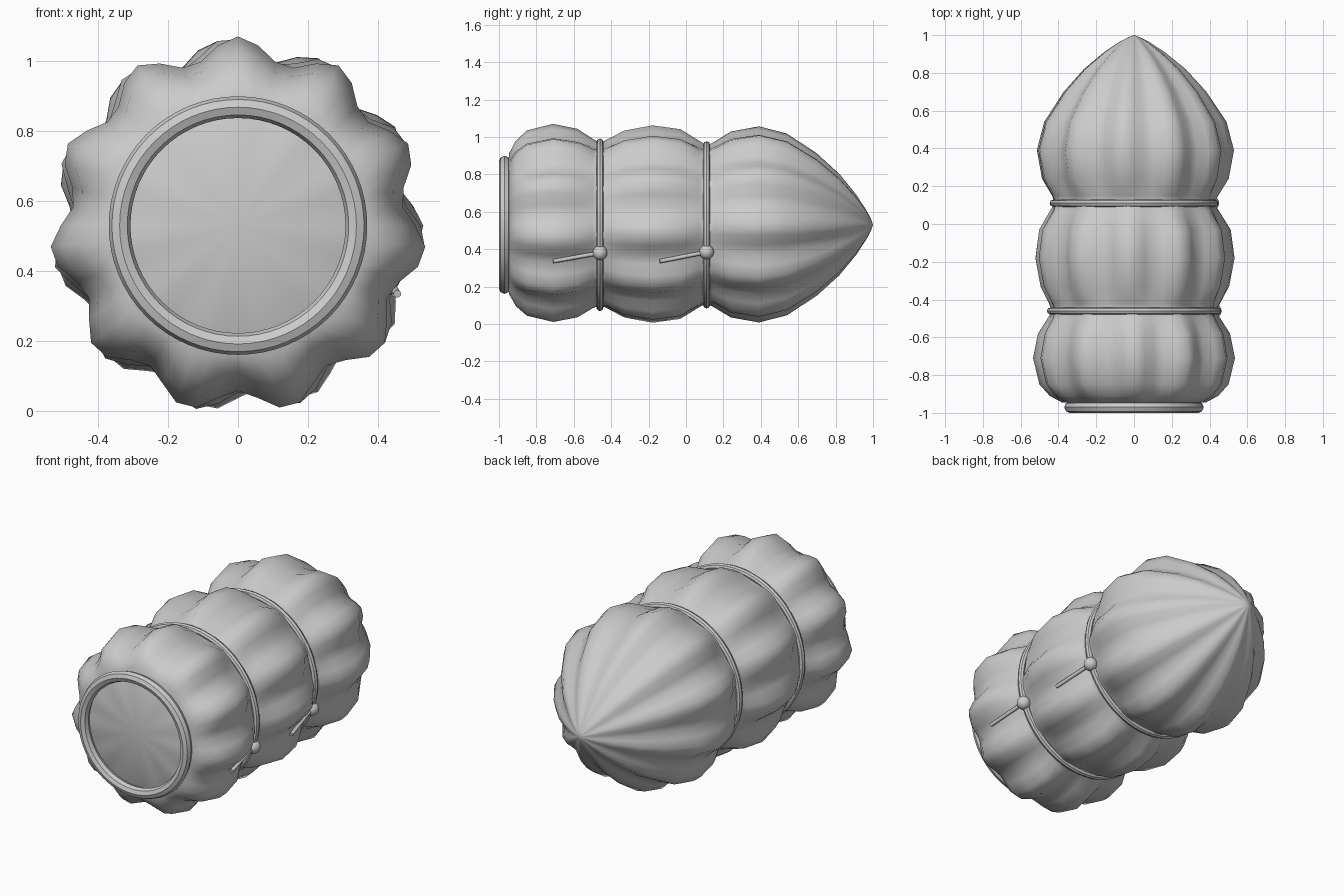
import bpy, bmesh
from math import sin, cos, pi, radians
from mathutils import Vector

if "Cube" in bpy.data.objects:
    bpy.data.objects.remove(bpy.data.objects["Cube"])

CZ = 0.53        # height of the long axis
LOBES, SEGS = 11, 56


def finish(ob, name, angle=60):
    ob.name = name
    bpy.ops.object.select_all(action='DESELECT')
    ob.select_set(True)
    bpy.context.view_layer.objects.active = ob
    bpy.ops.object.shade_smooth_by_angle(angle=radians(angle))


def add_mesh(name, bm, angle=60):
    bmesh.ops.recalc_face_normals(bm, faces=bm.faces)
    me = bpy.data.meshes.new(name)
    bm.to_mesh(me)
    bm.free()
    ob = bpy.data.objects.new(name, me)
    bpy.context.collection.objects.link(ob)
    finish(ob, name, angle)
    return ob


def ring(name, y, major, minor, sides=8):
    bpy.ops.mesh.primitive_torus_add(location=(0, y, CZ), rotation=(pi / 2, 0, 0),
                                     major_radius=major, minor_radius=minor,
                                     major_segments=64, minor_segments=sides)
    finish(bpy.context.object, name, 30)


# Puffy body: (y, mean radius, lobe depth, lobe phase in degrees)
stations = [
    (-0.945, 0.375, 0.008, 0), (-0.91, 0.43, 0.02, 0), (-0.85, 0.475, 0.03, 0),
    (-0.71, 0.506, 0.034, 0), (-0.58, 0.485, 0.028, 0), (-0.50, 0.447, 0.014, 0),
    (-0.46, 0.433, 0.005, 1), (-0.42, 0.446, 0.013, 3), (-0.33, 0.482, 0.026, 3),
    (-0.18, 0.504, 0.033, 3), (-0.03, 0.488, 0.028, 3), (0.07, 0.440, 0.012, 3),
    (0.11, 0.421, 0.005, 5), (0.15, 0.434, 0.012, 7), (0.24, 0.478, 0.024, 7),
    (0.39, 0.500, 0.030, 7), (0.54, 0.463, 0.028, 7), (0.70, 0.362, 0.022, 7),
    (0.82, 0.258, 0.016, 7), (0.91, 0.154, 0.009, 7), (0.965, 0.074, 0.004, 7),
    (0.99, 0.028, 0.001, 7)]

bm = bmesh.new()
loops = []
for y, r, depth, phase in stations:
    loop = []
    for i in range(SEGS):
        t = 2 * pi * i / SEGS
        a = pi / 2 + t
        rr = r + depth * cos(LOBES * (t - radians(phase)))
        loop.append(bm.verts.new((rr * cos(a), y, CZ + rr * sin(a))))
    loops.append(loop)
for a, b in zip(loops, loops[1:]):
    for i in range(SEGS):
        j = (i + 1) % SEGS
        bm.faces.new((a[i], a[j], b[j], b[i]))
tip = bm.verts.new((0, 1.0, CZ))
base = bm.verts.new((0, -0.95, CZ))
for i in range(SEGS):
    j = (i + 1) % SEGS
    bm.faces.new((loops[-1][i], loops[-1][j], tip))
    bm.faces.new((loops[0][j], loops[0][i], base))
add_mesh("padded_body", bm)

# Rim around the flat end
ring("end_rim", -0.97, 0.338, 0.031)

# Tied cords: ring, knot and loose end at each waist
for k, (y, major, end) in enumerate([(-0.46, 0.442, (0.455, -0.71, 0.335)),
                                     (0.11, 0.428, (0.45, -0.14, 0.335))], 1):
    ring(f"cord_ring_{k}", y, major, 0.019)
    a = radians(-19.5)
    reach = major + 0.008
    knot = Vector((reach * cos(a), y, CZ + reach * sin(a)))
    bpy.ops.mesh.primitive_uv_sphere_add(segments=20, ring_count=12, radius=0.039, location=knot)
    finish(bpy.context.object, f"cord_knot_{k}")
    d = Vector(end) - knot
    bpy.ops.mesh.primitive_cylinder_add(vertices=10, radius=0.011, depth=d.length,
                                        location=knot + d / 2,
                                        rotation=d.to_track_quat('Z', 'Y').to_euler())
    finish(bpy.context.object, f"cord_tail_{k}", 40)
